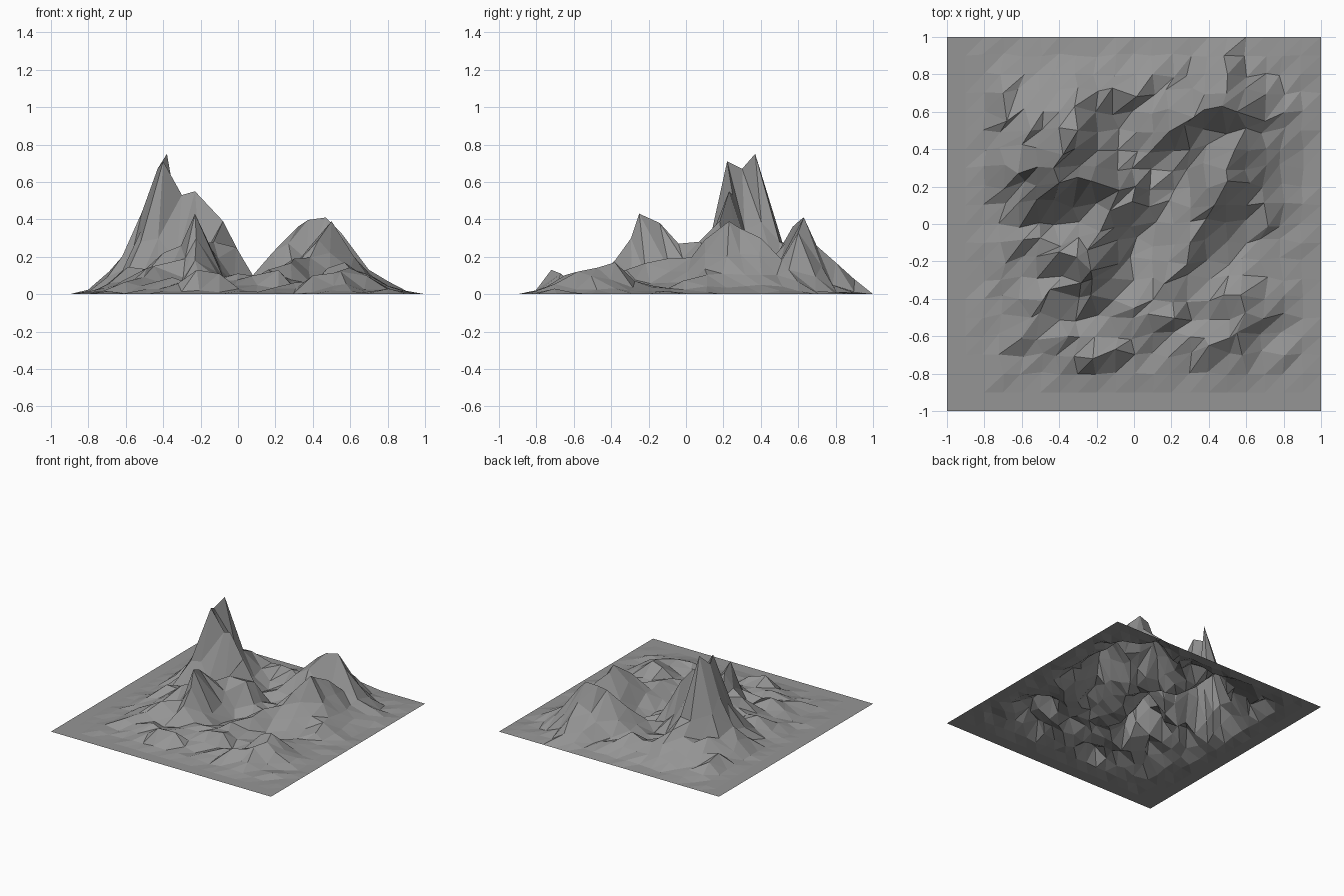
import bpy
import bmesh
import random
from mathutils import Vector

random.seed(7)

default_cube = bpy.data.objects.get("Cube")
if default_cube:
    bpy.data.objects.remove(default_cube, do_unlink=True)

CELLS = 20
STEP = 2 / CELLS

# Ridge lines: reach of the slope, then the crest points
west_massif = [
    (.27, [(-.4, .22, .71), (-.43, .3, .67), (-.38, .37, .75)]),
    (.22, [(-.38, .37, .75), (-.3, .5, .28), (-.3, .64, .17)]),
    (.22, [(-.4, .22, .71), (-.3, .25, .53), (-.23, .23, .55),
           (-.15, .2, .45), (-.08, .18, .39), (-.01, .12, .25)]),
    (.22, [(-.13, .07, .28), (-.18, -.04, .27), (-.25, -.14, .38),
           (-.23, -.25, .43), (-.23, -.38, .18)]),
    (.25, [(-.43, .25, .6), (-.52, .13, .28)]),
    (.30, [(-.62, .27, .2), (-.55, .5, .18), (-.4, .6, .18)]),
    (.25, [(-.25, -.14, .34), (-.4, -.15, .22), (-.6, -.12, .13)]),
]
east_massif = [
    (.27, [(.18, .5, .18), (.27, .53, .27), (.32, .57, .36), (.4, .6, .37),
           (.47, .63, .41), (.55, .6, .33), (.7, .55, .13)]),
    (.22, [(.47, .63, .41), (.5, .8, .17), (.48, .9, .08)]),
    (.28, [(.54, .4, .3), (.5, .23, .39), (.43, .1, .29), (.3, -.1, .19), (.16, -.32, .13)]),
    (.25, [(.62, .22, .2), (.7, 0, .07)]),
]
foothills = [
    (.25, [(-.3, .73, .14), (0, .72, .12), (.1, .8, .08)]),
    (.20, [(-.7, .7, .09), (-.68, .55, .1)]),
    (.20, [(-.1, -.67, .11), (-.22, -.72, .13), (-.35, -.6, .09)]),
    (.25, [(-.45, -.35, .15), (-.55, -.5, .08)]),
    (.22, [(.48, -.38, .14), (.57, -.38, .17), (.62, -.45, .16), (.55, -.58, .12), (.4, -.65, .1)]),
    (.20, [(.17, -.48, .12), (0, -.45, .11)]),
]
ridges = west_massif + east_massif + foothills


def ridge_height(x, y):
    """Highest slope that reaches this spot."""
    best = 0
    spot = Vector((x, y))
    for reach, crest in ridges:
        for a, b in zip(crest, crest[1:]):
            start, end = Vector(a[:2]), Vector(b[:2])
            span = end - start
            t = max(0, min(1, (spot - start).dot(span) / span.length_squared))
            distance = (spot - start - span * t).length
            crest_z = a[2] + (b[2] - a[2]) * t
            best = max(best, crest_z * max(0, 1 - distance / reach) ** 1.5)
    return best


def border_fade(x, y):
    """Zero on the flat rim, one inside."""
    inset = min(x + .9, y + .9, 1 - x, 1 - y)
    return max(0, min(1, inset / .25))


# Ground sheet with one diagonal in every cell
bm = bmesh.new()
grid = {}
for i in range(CELLS + 1):
    for j in range(CELLS + 1):
        grid[i, j] = bm.verts.new((i * STEP - 1, j * STEP - 1, 0))
for i in range(CELLS):
    for j in range(CELLS):
        a, b = grid[i, j], grid[i + 1, j]
        c, d = grid[i + 1, j + 1], grid[i, j + 1]
        bm.faces.new((a, b, c))
        bm.faces.new((a, c, d))

# Rough slopes
for v in bm.verts:
    x, y = v.co.x, v.co.y
    fade = border_fade(x, y)
    if fade > 0.01:
        height = ridge_height(x, y) * random.uniform(.85, 1.05)
        v.co.z = fade * (height + max(0, random.uniform(-.02, .04)))
        v.co.x += fade * random.uniform(-.03, .02)
        v.co.y += fade * random.uniform(-.02, .03)

# Sharp crests: pull the nearest grid point onto each summit
for reach, crest in ridges:
    for x, y, z in crest:
        nearest = grid[round((x + 1) / STEP), round((y + 1) / STEP)]
        if nearest.co.z < z:
            nearest.co = (x, y, z)

mesh = bpy.data.meshes.new("mountain_terrain")
bm.to_mesh(mesh)
bm.free()

rock = bpy.data.materials.new("rock_grey")
rock.use_nodes = True
grey = (.3, .3, .3, 1)
rock.diffuse_color = grey
rock.node_tree.nodes["Principled BSDF"].inputs["Base Color"].default_value = grey
mesh.materials.append(rock)

terrain = bpy.data.objects.new("mountain_terrain", mesh)
bpy.context.collection.objects.link(terrain)
